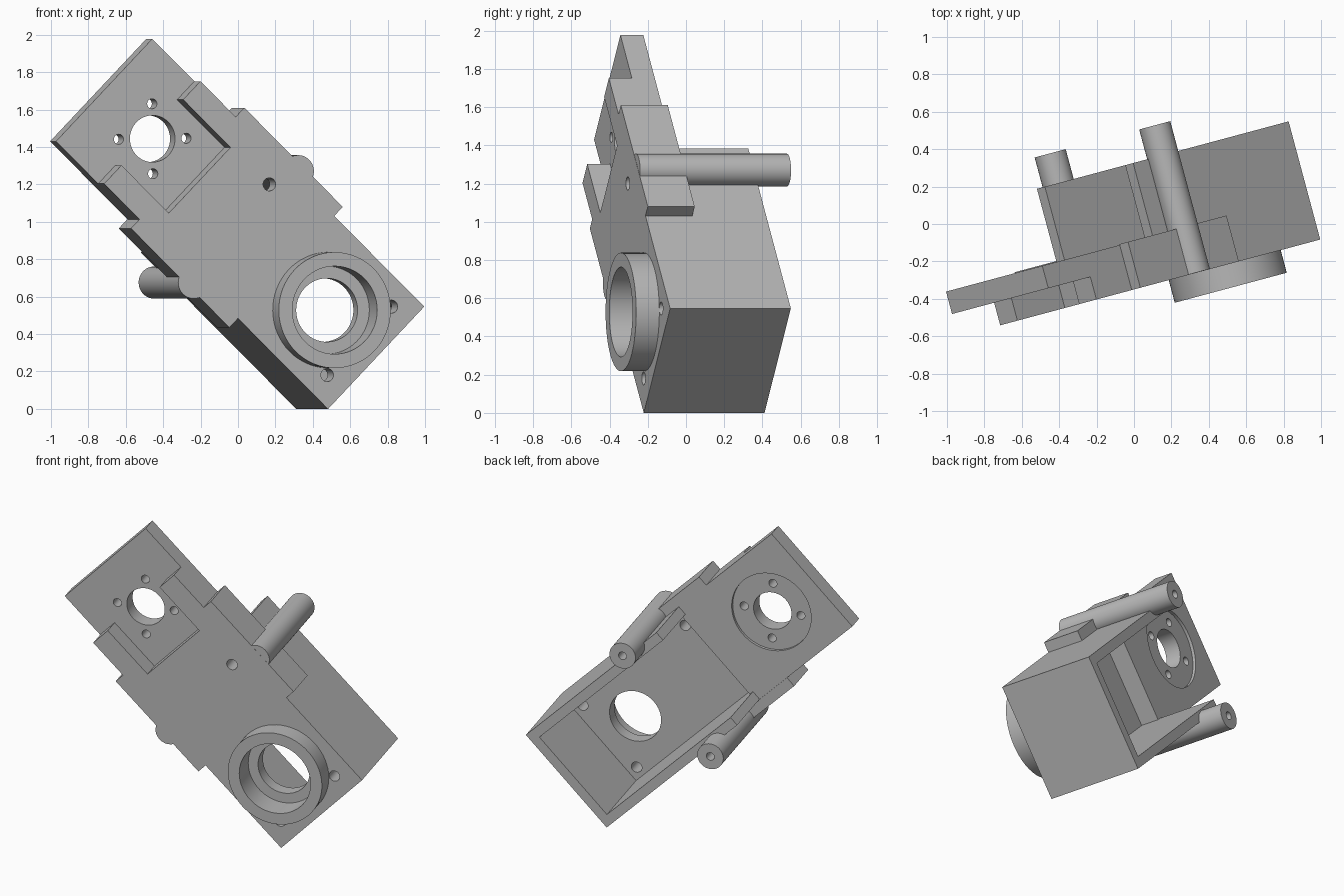
import bpy, bmesh, math
from mathutils import Matrix, Vector

old = bpy.data.objects.get("Cube")
if old:
    bpy.data.objects.remove(old, do_unlink=True)

grey = bpy.data.materials.new("machined grey")
grey.use_nodes = True
GREY = (0.48, 0.48, 0.48, 1)
grey.diffuse_color = GREY
grey.node_tree.nodes["Principled BSDF"].inputs["Base Color"].default_value = GREY

# Part frame: x across the bracket, y along it from the block end, z out of the front face
turn = Matrix.Rotation(math.radians(15), 4, 'Z')
stand = Matrix.Rotation(math.radians(90), 4, 'X')
tilt = Matrix.Rotation(math.radians(45.8), 4, 'Z')
PLACE = turn @ Matrix.Translation((0.674, 0, 0.273)) @ stand @ tilt

HALF, WALL = 0.382, 0.063
FRONT, STEP, BACK, RIM = 0.338, 0.213, 0.089, -0.316
BORE_Y, MOTOR_Y = 0.366, 1.68


def make(name, bm):
    bmesh.ops.recalc_face_normals(bm, faces=bm.faces)
    mesh = bpy.data.meshes.new(name)
    bm.to_mesh(mesh)
    bm.free()
    mesh.materials.append(grey)
    obj = bpy.data.objects.new(name, mesh)
    bpy.context.collection.objects.link(obj)
    return obj


def box(name, x, y, z):
    bm = bmesh.new()
    bmesh.ops.create_cube(bm, size=1)
    for v in bm.verts:
        v.co = Vector([(r[0] + r[1]) / 2 + c * (r[1] - r[0]) for r, c in zip((x, y, z), v.co)])
    return make(name, bm)


def cylinder(name, x, y, radius, z0, z1, sides=64):
    bm = bmesh.new()
    bmesh.ops.create_cone(bm, cap_ends=True, segments=sides, radius1=radius, radius2=radius,
                          depth=z1 - z0, matrix=Matrix.Translation((x, y, (z0 + z1) / 2)))
    return make(name, bm)


def cut(obj, *cutters):
    for c in cutters:
        mod = obj.modifiers.new("cut", 'BOOLEAN')
        mod.operation, mod.solver, mod.object = 'DIFFERENCE', 'EXACT', c
    graph = bpy.context.evaluated_depsgraph_get()
    mesh = bpy.data.meshes.new_from_object(obj.evaluated_get(graph))
    obj.modifiers.clear()
    obj.data = mesh
    for c in cutters:
        bpy.data.objects.remove(c, do_unlink=True)


# Main body: side profile extruded across the width
profile = [(0, RIM), (0, FRONT), (1.728, FRONT), (1.728, STEP),
           (2.053, STEP), (2.053, BACK), (1.2, BACK), (1.2, RIM)]
bm = bmesh.new()
face = bm.faces.new([bm.verts.new((-HALF, y, z)) for y, z in profile])
ext = bmesh.ops.extrude_face_region(bm, geom=[face])
bmesh.ops.translate(bm, vec=(2 * HALF, 0, 0),
                    verts=[v for v in ext["geom"] if isinstance(v, bmesh.types.BMVert)])
body = make("gearbox_body", bm)

# Cavity in the back and the notch in the front plate
inner = HALF - WALL
cut(body,
    box("cavity", (-inner, inner), (WALL, 1.17), (-1, STEP)),
    box("cavity_mouth", (-inner, inner), (1.1, 1.4), (-1, BACK)),
    box("front_notch", (-0.245, 0.245), (1.362, 1.9), (STEP, 1)))

# Bearing bore, motor opening and screw holes
holes = [cylinder("bore", 0, BORE_Y, 0.235, 0.3, 1),
         cylinder("shaft_hole", 0, BORE_Y, 0.17, 0, 1),
         cylinder("motor_recess", 0, MOTOR_Y, 0.262, -0.1, BACK + 0.02),
         cylinder("motor_hole", 0, MOTOR_Y, 0.125, 0, 1)]
for i in range(4):
    a = math.radians(45 + 90 * i)
    holes.append(cylinder("motor_screw", 0.187 * math.cos(a), MOTOR_Y + 0.187 * math.sin(a),
                          0.027, 0, 1, 24))
for x, y in ((0.255, 0.13), (-0.255, 0.13), (0.253, 1.07)):
    holes.append(cylinder("block_screw", x, y, 0.035, 0.1, 1, 24))
cut(body, *holes)

# Bearing collar
collar = cylinder("bearing_collar", 0, BORE_Y, 0.31, FRONT, 0.463)
cut(collar, cylinder("collar_bore", 0, BORE_Y, 0.235, 0, 1))
parts = [body, collar]

# Side flanges and standoff rods
for side, label in ((1, "left"), (-1, "right")):
    xs = sorted((side * HALF, side * 0.45))
    parts.append(box(label + "_flange", xs, (0.695, 1.455), (BACK - 0.005, FRONT)))
    rod = cylinder(label + "_rod", side * 0.415, 1.004, 0.086, -0.481, FRONT - 0.001, 48)
    cut(rod, cylinder("rod_screw", side * 0.415, 1.004, 0.026, -1, -0.25, 24))
    parts.append(rod)

# Place everything and keep the edges crisp
bpy.ops.object.select_all(action='DESELECT')
for obj in parts:
    obj.data.transform(PLACE)
    obj.select_set(True)
bpy.context.view_layer.objects.active = body
bpy.ops.object.shade_smooth_by_angle(angle=math.radians(30))
